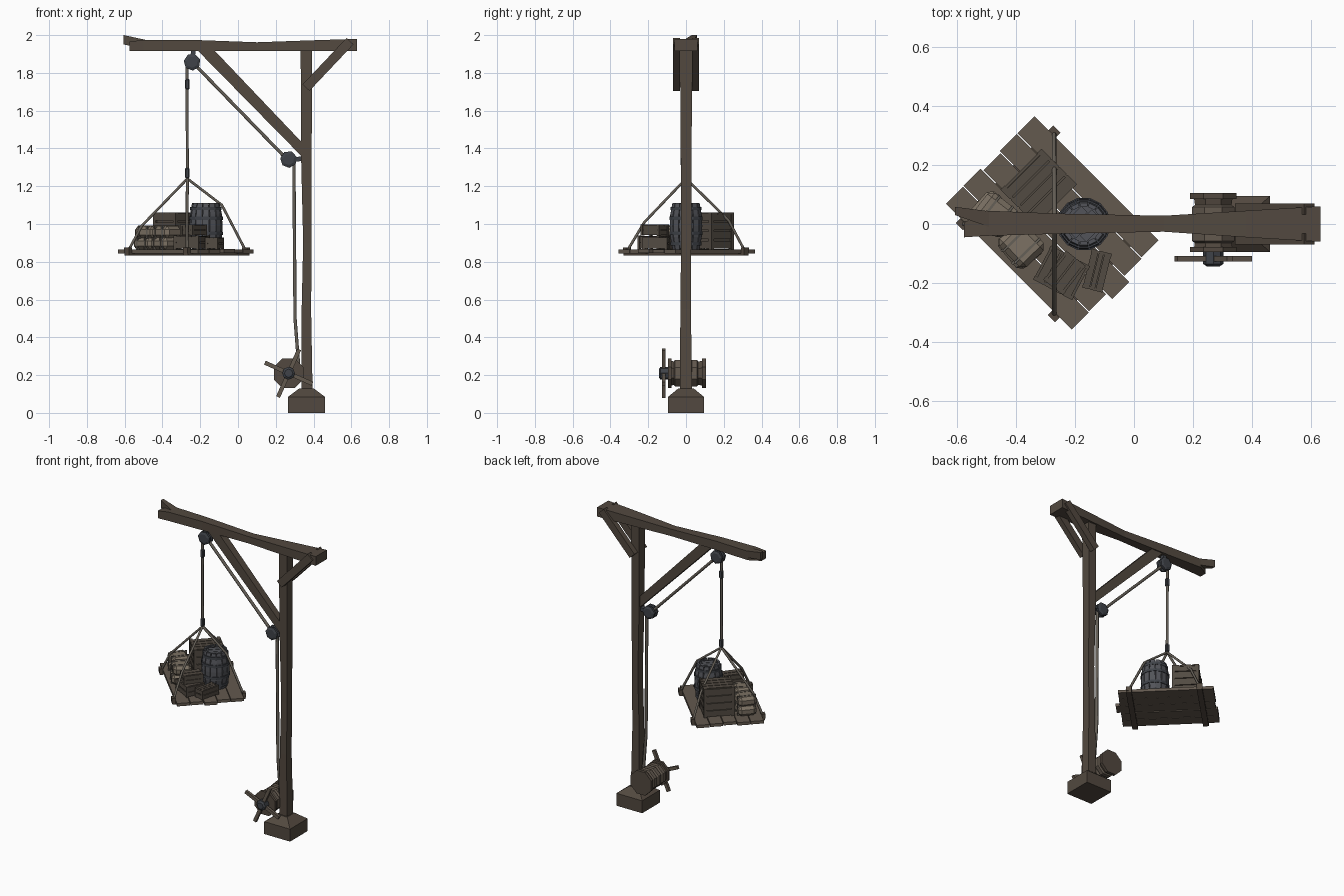
import bpy, bmesh, random
from math import pi, sin, cos, radians
from mathutils import Vector, Matrix

if "Cube" in bpy.data.objects:
    bpy.data.objects.remove(bpy.data.objects["Cube"])

random.seed(4)

def material(name, r, g, b):
    m = bpy.data.materials.new(name)
    m.diffuse_color = (r, g, b, 1)
    m.use_nodes = True
    m.node_tree.nodes["Principled BSDF"].inputs["Base Color"].default_value = m.diffuse_color
    return m

WOOD = material("dark_wood", .085, .066, .05)
PLANK = material("plank_wood", .125, .1, .077)
CRATE = material("crate_wood", .085, .07, .055)
SACK = material("sack_cloth", .2, .165, .125)
ROPE = material("rope_fibre", .13, .115, .095)
IRON = material("iron", .05, .055, .065)
STAVE = material("barrel_wood", .085, .088, .1)

def finish(name, bm, mat, loc=(0, 0, 0), rot=0):
    bmesh.ops.recalc_face_normals(bm, faces=bm.faces[:])
    me = bpy.data.meshes.new(name)
    bm.to_mesh(me)
    bm.free()
    me.materials.append(mat)
    ob = bpy.data.objects.new(name, me)
    ob.location = loc
    ob.rotation_euler.z = rot
    bpy.context.collection.objects.link(ob)
    return ob

def add_loft(bm, rings):
    vs = [[bm.verts.new(p) for p in r] for r in rings]
    n = len(vs[0])
    for a, b in zip(vs, vs[1:]):
        for i in range(n):
            bm.faces.new((a[i], a[(i + 1) % n], b[(i + 1) % n], b[i]))
    bm.faces.new(vs[0])
    bm.faces.new(vs[-1])

def loft(name, rings, mat):
    bm = bmesh.new()
    add_loft(bm, rings)
    return finish(name, bm, mat)

def rect_z(z, x0, x1, y0, y1):
    return [(x0, y0, z), (x1, y0, z), (x1, y1, z), (x0, y1, z)]

def rect_x(x, y0, y1, z0, z1):
    return [(x, y0, z0), (x, y1, z0), (x, y1, z1), (x, y0, z1)]

def bar(name, p, q, w, d, mat):
    """Square timber from p to q in an xz plane: w across in the plane, d along y."""
    p, q = Vector(p), Vector(q)
    s = (q - p).cross(Vector((0, 1, 0))).normalized() * w / 2
    t = Vector((0, d / 2, 0))
    return loft(name, [[c - s - t, c + s - t, c + s + t, c - s + t] for c in (p, q)], mat)

def discs(name, x, z, rings, sides, mat, phase=0):
    """Faceted turning along y; rings are (y, radius)."""
    return loft(name, [[(x + r * cos(phase + 2 * pi * i / sides), y, z + r * sin(phase + 2 * pi * i / sides))
                        for i in range(sides)] for y, r in rings], mat)

def lathe(bm, profile, sides):
    add_loft(bm, [[(r * cos(2 * pi * i / sides), r * sin(2 * pi * i / sides), z)
                   for i in range(sides)] for r, z in profile])

def boxes(name, parts, mat, loc=(0, 0, 0), rot=0, bevel=0):
    bm = bmesh.new()
    for c, s in parts:
        bmesh.ops.create_cube(bm, size=1, matrix=Matrix.Translation(c) @ Matrix.Diagonal((*s, 1)))
    if bevel:
        bmesh.ops.bevel(bm, geom=bm.edges[:], offset=bevel, segments=1, affect='EDGES', profile=.5)
    return finish(name, bm, mat, loc, rot)

def rope(name, pts, r=.008):
    cu = bpy.data.curves.new(name, 'CURVE')
    cu.dimensions = '3D'
    cu.bevel_depth, cu.bevel_resolution, cu.use_fill_caps = r, 1, True
    sp = cu.splines.new('POLY')
    sp.points.add(len(pts) - 1)
    for p, c in zip(sp.points, pts):
        p.co = (*c, 1)
    cu.materials.append(ROPE)
    bpy.context.collection.objects.link(bpy.data.objects.new(name, cu))

# Foot, crooked post and weathered top beam
loft("foot", [rect_z(0, .265, .46, -.095, .095), rect_z(.085, .265, .46, -.095, .095),
              rect_z(.13, .325, .4, -.04, .04)], WOOD)
loft("post", [rect_z(.1, .335, .395, -.032, .032), rect_z(.55, .337, .387, -.03, .026),
              rect_z(.9, .345, .39, -.026, .028), rect_z(1.4, .333, .39, -.028, .03),
              rect_z(1.93, .332, .393, -.032, .032)], WOOD)
loft("top_beam", [rect_x(-.575, -.045, .005, 1.915, 1.965), rect_x(-.5, -.04, .045, 1.915, 1.975),
                  rect_x(-.25, -.033, .035, 1.915, 1.975), rect_x(.1, -.026, .028, 1.915, 1.962),
                  rect_x(.38, -.045, .045, 1.915, 1.972), rect_x(.63, -.06, .06, 1.917, 1.98)], WOOD)
loft("beam_splinter", [rect_x(-.49, -.01, .043, 1.93, 1.975), rect_x(-.605, .03, .058, 1.95, 2.0)], WOOD)

# Braces: a pair clasping the back of the post, one long strut in front
for side, y in (("front", -.05), ("rear", .05)):
    bar(side + "_brace", (.36, y, 1.722), (.593, y, 1.968), .05, .037, WOOD)
loft("long_strut", [[(.35, -.022, 1.345), (.35, .022, 1.345), (.35, .022, 1.42), (.35, -.022, 1.42)],
                    [(-.225, -.026, 1.93), (-.225, .026, 1.93), (-.14, .026, 1.935), (-.14, -.026, 1.935)]], WOOD)

# Pulleys with hangers
for name, x, z, end in (("upper", -.243, 1.857, (-.235, 0, 1.93)), ("lower", .268, 1.342, (.345, 0, 1.345))):
    discs(name + "_pulley", x, z, [(-.028, .03), (-.022, .045), (-.008, .045), (-.004, .034), (.004, .034),
                                   (.008, .045), (.022, .045), (.028, .03)], 7, IRON, .3)
    bar(name + "_pulley_hanger", (x, 0, z), end, .024, .03, IRON)

# Winch drum, rope coil, hub and four handles
WX, WZ = .268, .21
discs("winch_drum", WX, WZ, [(-.095, .085), (-.078, .085), (-.078, .07), (-.03, .062), (.03, .062),
                             (.085, .07), (.085, .085), (.105, .085)], 8, WOOD, pi / 8)
for i, y in enumerate((-.045, 0, .045)):
    discs("rope_coil_%d" % i, WX, WZ, [(y - .02, .066), (y - .013, .077), (y + .013, .077), (y + .02, .066)],
          8, PLANK, pi / 8)
discs("winch_hub", WX, WZ, [(-.143, .022), (-.135, .034), (-.09, .034)], 8, IRON)
for i in range(4):
    a = radians(66 + 90 * i)
    bar("winch_handle_%d" % i, (WX, -.117, WZ), (WX + .138 * cos(a), -.117, WZ + .138 * sin(a)), .022, .018, PLANK)

# Hoisting rope with iron ferrules
rope("winch_rope", [(.322, 0, .24), (.302, 0, .5), (.296, 0, 1.32)], .01)
rope("strut_rope", [(.25, 0, 1.352), (-.225, 0, 1.84)], .01)
rope("drop_rope", [(-.27, 0, 1.86), (-.268, 0, 1.235)], .009)
boxes("rope_ferrules", [((-.268, 0, z), (.024, .024, .055)) for z in (1.74, 1.27)], IRON, bevel=.005)

# Tray of planks on two cross bars, turned 45 degrees
C = Vector((-.27, 0, 0))
parts = []
for i in range(5):
    parts.append(((random.uniform(-.012, .012), -.17 + .085 * i, .856 + random.uniform(-.002, .002)),
                  (random.uniform(.585, .625), .081, .02)))
boxes("tray_planks", parts, PLANK, C, -pi / 4)
boxes("tray_cross_bars", [((s * .22, 0, .84), (.035, .46, .014)) for s in (-1, 1)], WOOD, C, -pi / 4)
boxes("rope_cleats", [((s * .22, t * .222, .86), (.035, .022, .03)) for s in (-1, 1) for t in (-1, 1)],
      WOOD, C, -pi / 4)

# Four sling ropes bent over the cargo
for i, (dx, dy, r, z) in enumerate(((1, 0, .185, 1.1), (-1, 0, .24, .99), (0, 1, .225, 1.02), (0, -1, .22, 1.01))):
    rope("sling_rope_%d" % i, [(-.268, 0, 1.24), (-.27 + dx * r, dy * r, z), (-.27 + dx * .31, dy * .31, .86)])

# Barrel: separate staves, recessed lid, hoops
B = Vector((-.17, 0, 0))
levels = ((.866, .073), (.93, .085), (.99, .088), (1.05, .085), (1.112, .073))
N = 14
bm = bmesh.new()
for i in range(N):
    a, b = 2 * pi * (i + .06) / N, 2 * pi * (i + .94) / N
    add_loft(bm, [[(q * cos(t), q * sin(t), z) for q, t in ((r, a), (r, b), (r - .014, b), (r - .014, a))]
                  for z, r in levels])
finish("barrel_staves", bm, STAVE, B)
bm = bmesh.new()
lathe(bm, [(.064, .87), (.077, .93), (.08, .99), (.077, 1.05), (.064, 1.095)], N)
finish("barrel_lid", bm, STAVE, B)
boxes("barrel_lid_boards", [((0, o, 1.097), (.108 - abs(o), .03, .008)) for o in (-.034, 0, .034)],
      STAVE, B, pi / 4)
bm = bmesh.new()
for z, r in ((.895, .083), (.95, .0905), (1.03, .0905), (1.082, .083)):
    lathe(bm, [(r, z - .009), (r, z + .009)], N)
finish("barrel_hoops", bm, IRON, B)

# Slatted crates
def crate(name, loc, size, rot, rows, tops, t=.01):
    X, Y, Z = size
    parts = [((0, 0, Z / 2), (X - 2 * t, Y - 2 * t, Z - 2 * t))]
    for sx in (-1, 1):
        for sy in (-1, 1):
            parts.append(((sx * (X / 2 - t), sy * (Y / 2 - t), Z / 2), (2 * t, 2 * t, Z)))
    h = Z / rows
    for r in range(rows):
        for s in (-1, 1):
            z = h * (r + .5)
            parts.append(((0, s * (Y / 2 - t * .7), z), (X - 2 * t, t, h * .8)))
            parts.append(((s * (X / 2 - t * .7), 0, z), (t, Y - 2 * t, h * .8)))
    w = (X - 2 * t) / tops
    for i in range(tops):
        parts.append(((-X / 2 + t + w * (i + .5), 0, Z - t * .6), (w * .85, Y, t)))
    boxes(name, parts, CRATE, loc, rot)

crate("large_crate", (-.322, .125, .866), (.17, .195, .196), -pi / 4, 4, 4)
crate("low_crate", (-.245, -.165, .866), (.15, .13, .072), radians(-28), 2, 4, .007)
crate("side_crate", (-.125, -.158, .866), (.07, .135, .062), radians(-14), 2, 3, .007)
crate("top_crate", (-.235, -.165, .938), (.085, .125, .06), radians(-38), 2, 2, .007)

# Stacked sacks tied with cord
for i, (x, y, z, a) in enumerate(((-.475, .035, .866, -42), (-.385, -.075, .866, -50),
                                  (-.468, .03, .926, -38), (-.38, -.07, .926, -46))):
    p, rot = (x, y, z + .031), radians(a)
    boxes("sack_%d" % i, [((0, 0, 0), (.132, .115, .064))], SACK, p, rot, .018)
    boxes("sack_cord_%d" % i, [((s, 0, 0), (.008, .12, .068)) for s in (-.028, .028)], ROPE, p, rot)
